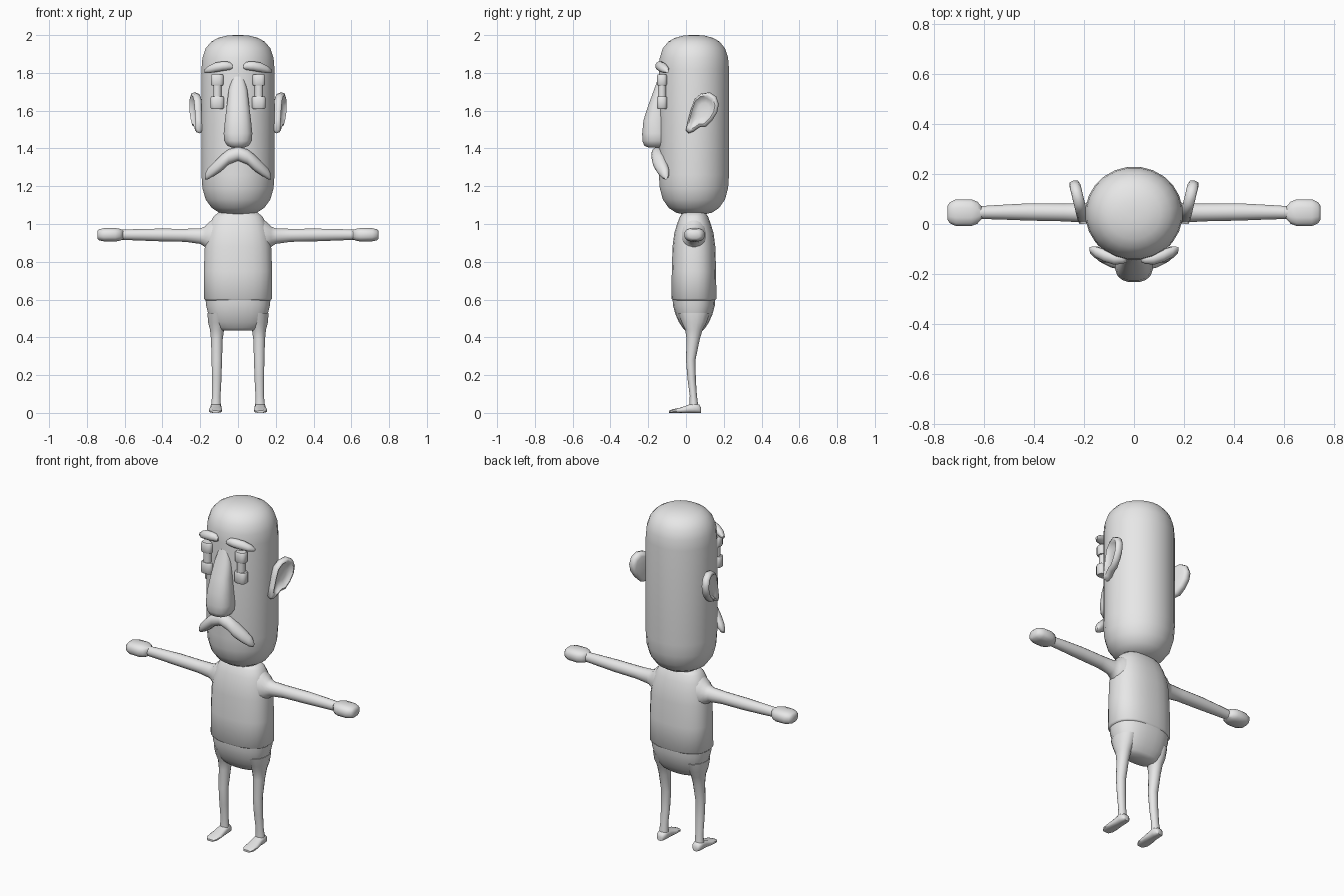
import bpy, bmesh, math
from mathutils import Vector

grey = bpy.data.materials.new("plain grey")
grey.diffuse_color = (0.8, 0.8, 0.8, 1)
PLANES = {'X': (Vector((0, 1, 0)), Vector((0, 0, 1))),
          'Y': (Vector((1, 0, 0)), Vector((0, 0, 1))),
          'Z': (Vector((1, 0, 0)), Vector((0, 1, 0)))}


def finish(name, bm, angle=50):
    bmesh.ops.recalc_face_normals(bm, faces=bm.faces)
    me = bpy.data.meshes.new(name)
    bm.to_mesh(me)
    bm.free()
    ob = bpy.data.objects.new(name, me)
    bpy.context.collection.objects.link(ob)
    me.materials.append(grey)
    bpy.ops.object.select_all(action='DESELECT')
    ob.select_set(True)
    bpy.context.view_layer.objects.active = ob
    bpy.ops.object.shade_smooth_by_angle(angle=math.radians(angle))
    return ob


def loft(name, axis, rings, n=20, power=2.0, side=1, angle=50):
    """Skin rings (x, y, z, half size u, half size v) laid across an axis."""
    u, v = PLANES[axis]
    bm = bmesh.new()
    loops = []
    for x, y, z, ru, rv in rings:
        loop = []
        for i in range(n):
            a = 2 * math.pi * (i + 0.5) / n
            c, s = math.cos(a), math.sin(a)
            p = Vector((x, y, z))
            p += u * ru * math.copysign(abs(c) ** (2 / power), c)
            p += v * rv * math.copysign(abs(s) ** (2 / power), s)
            p.x *= side
            loop.append(bm.verts.new(p))
        loops.append(loop)
    for a, b in zip(loops, loops[1:]):
        for i in range(n):
            j = (i + 1) % n
            bm.faces.new((a[i], a[j], b[j], b[i]))
    bm.faces.new(loops[0])
    bm.faces.new(loops[-1])
    return finish(name, bm, angle)


# Head: a rounded capsule
head = [(1.05, .05), (1.06, .10), (1.085, .14), (1.13, .173), (1.19, .19), (1.26, .195),
        (1.82, .195), (1.88, .19), (1.93, .173), (1.965, .143), (1.985, .107), (1.997, .06), (2.0, .02)]
loft("head", 'Z', [(0, .042, z, r, r * .96) for z, r in head], n=24)

# Nose: narrow bridge, wide drooping tip
loft("nose", 'Z', [(0, -.125, 1.78, .03, .02), (0, -.135, 1.71, .05, .035),
                   (0, -.15, 1.63, .06, .05), (0, -.16, 1.55, .07, .066),
                   (0, -.16, 1.48, .077, .073), (0, -.16, 1.44, .074, .072),
                   (0, -.16, 1.415, .058, .062), (0, -.16, 1.405, .035, .04)], n=16, power=2.5)

# Moustache: drooping arch
half = [(0, -.148, 1.372, .035, .037), (.05, -.146, 1.355, .037, .04),
        (.09, -.138, 1.322, .037, .043), (.13, -.123, 1.289, .032, .036),
        (.16, -.111, 1.265, .022, .029), (.175, -.107, 1.25, .01, .014)]
loft("moustache", 'X', [(-x, *r) for x, *r in half[:0:-1]] + half, n=14)

# Torso and pelvis
loft("torso", 'Z', [(0, .042, .595, .172, .112), (0, .042, .605, .182, .12), (0, .042, .75, .182, .118),
                    (0, .042, .88, .177, .114), (0, .042, .95, .165, .105),
                    (0, .042, 1.0, .15, .09), (0, .042, 1.04, .13, .075),
                    (0, .042, 1.06, .105, .06)], n=24, power=2.4)
loft("pelvis", 'Z', [(0, .042, .435, .09, .045), (0, .042, .45, .122, .06),
                     (0, .042, .48, .143, .08), (0, .042, .52, .158, .098),
                     (0, .042, .57, .17, .112), (0, .042, .61, .174, .114)], n=24, power=2.4)

for side, tag in ((1, "left"), (-1, "right")):
    def part(name, axis, rings, **kw):
        return loft(tag + "_" + name, axis, rings, side=side, **kw)

    # Eyes: two blocks joined by a thin post
    part("eye_top", 'Z', [(.11, -.127, 1.733, .03, .024), (.11, -.127, 1.74, .034, .027),
                          (.11, -.127, 1.785, .034, .027), (.11, -.127, 1.792, .029, .023)], n=12, power=3)
    part("eye_post", 'Z', [(.11, -.127, 1.66, .023, .022), (.11, -.127, 1.75, .023, .022)], n=12)
    part("eye_base", 'Z', [(.11, -.127, 1.61, .032, .024), (.11, -.127, 1.617, .037, .028),
                           (.11, -.127, 1.667, .037, .028), (.11, -.127, 1.675, .032, .024)], n=12, power=3)

    # Eyebrow wrapping the forehead
    part("eyebrow", 'X', [(.028, -.143, 1.833, .009, .01), (.045, -.14, 1.837, .02, .022),
                          (.08, -.137, 1.836, .026, .026), (.12, -.125, 1.829, .026, .026),
                          (.155, -.111, 1.818, .022, .02), (.178, -.1, 1.809, .009, .009)], n=12)

    # Arm and mitten hand
    part("arm", 'X', [(.12, .042, .935, .07, .10), (.155, .042, .932, .062, .078),
                      (.175, .042, .932, .048, .055), (.2, .044, .936, .039, .042),
                      (.28, .046, .94, .036, .035), (.42, .048, .942, .035, .034),
                      (.55, .047, .943, .029, .03), (.64, .045, .943, .025, .026)], n=16)
    part("hand", 'X', [(.607, .045, .943, .024, .024), (.625, .045, .943, .045, .032),
                       (.65, .045, .943, .055, .037), (.71, .045, .943, .055, .036),
                       (.735, .045, .943, .043, .03), (.745, .045, .943, .028, .02)], n=12, power=2.6)

    # Leg, slightly bowed, and flat pointed-forward foot
    part("leg", 'Z', [(.108, .042, .53, .055, .085), (.11, .043, .48, .05, .066),
                      (.111, .042, .44, .038, .046), (.112, .038, .39, .032, .035),
                      (.112, .025, .28, .028, .025), (.113, .03, .18, .026, .022),
                      (.115, .039, .09, .023, .019), (.117, .042, .03, .027, .024)], n=14)
    part("foot", 'Y', [(.117, .08, .014, .016, .014), (.117, .07, .022, .026, .022),
                       (.117, .045, .026, .03, .026), (.117, .015, .022, .03, .022),
                       (.119, -.03, .014, .035, .014), (.12, -.07, .01, .034, .01),
                       (.12, -.09, .006, .022, .006)], n=12, power=2.8)

    # Ear: a thick outline slab angled backward, dished on the outer face
    outline = [(0, 1.495), (.012, 1.55), (.028, 1.61), (.045, 1.66), (.08, 1.69), (.125, 1.697),
               (.16, 1.675), (.174, 1.635), (.165, 1.59), (.14, 1.55), (.105, 1.515),
               (.07, 1.512), (.04, 1.49), (.015, 1.48)]
    mid = Vector((.09, 1.605))
    bm = bmesh.new()
    loops = []
    for scale, out in ((.75, -.022), (.94, -.016), (1, 0), (.95, .017), (.82, .021), (.66, .008), (.4, .002)):
        loop = []
        for y, z in outline:
            q = mid + (Vector((y, z)) - mid) * scale
            loop.append(bm.verts.new((side * (.199 + .24 * q.x + out), q.x - out * .25, q.y)))
        loops.append(loop)
    for a, b in zip(loops, loops[1:]):
        for i in range(len(a)):
            j = (i + 1) % len(a)
            bm.faces.new((a[i], a[j], b[j], b[i]))
    bm.faces.new(loops[0])
    bm.faces.new(loops[-1])
    finish(tag + "_ear", bm, 60)
